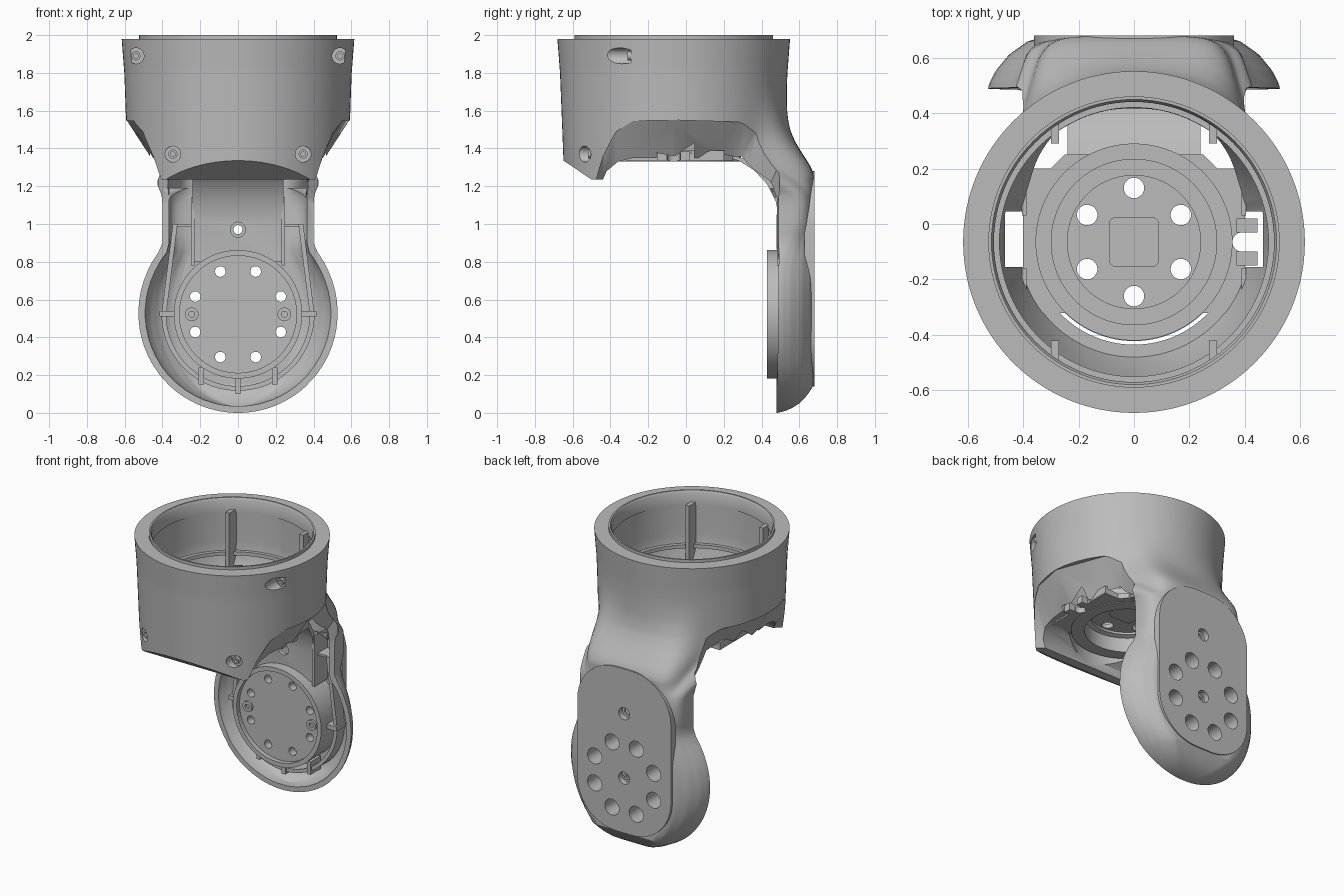
import bpy, bmesh, math
from math import sin, cos, pi, sqrt

if "Cube" in bpy.data.objects:
    bpy.data.objects.remove(bpy.data.objects["Cube"])

CY = -0.065          # ring axis
HUB = 0.522          # height of the lower hub axis
grey = bpy.data.materials.new("plain grey")
grey.diffuse_color = (0.5, 0.5, 0.5, 1)
grey.use_nodes = True
grey.node_tree.nodes["Principled BSDF"].inputs["Base Color"].default_value = grey.diffuse_color


def finish(name, bm):
    bmesh.ops.remove_doubles(bm, verts=bm.verts, dist=1e-5)
    bmesh.ops.recalc_face_normals(bm, faces=bm.faces)
    me = bpy.data.meshes.new(name)
    bm.to_mesh(me)
    bm.free()
    me.materials.append(grey)
    ob = bpy.data.objects.new(name, me)
    bpy.context.collection.objects.link(ob)
    return ob


def loft(name, rings, bm=None, closed=False):
    own = bm is None
    bm = bm or bmesh.new()
    vs = [[bm.verts.new(p) for p in r] for r in rings]
    n = len(vs[0])
    pairs = list(zip(vs, vs[1:])) + ([(vs[-1], vs[0])] if closed else [])
    for a, b in pairs:
        for i in range(n):
            bm.faces.new((a[i], a[(i + 1) % n], b[(i + 1) % n], b[i]))
    if not closed:
        bm.faces.new(vs[0])
        bm.faces.new(vs[-1])
    return finish(name, bm) if own else None


def place(u, v, h, axis):
    return {'x': (h, u, v), 'y': (u, h, v), 'z': (u, v, h)}[axis]


def prism(name, outline, axis, h0, h1):
    return loft(name, [[place(u, v, h, axis) for u, v in outline] for h in (h0, h1)])


def arc(u, v, r, a0, a1, n=24):
    return [(u + r * cos(a0 + (a1 - a0) * i / n), v + r * sin(a0 + (a1 - a0) * i / n)) for i in range(n + 1)]


def rounded(u0, u1, v0, v1, r):
    c = [(u1 - r, v1 - r), (u0 + r, v1 - r), (u0 + r, v0 + r), (u1 - r, v0 + r)]
    return [p for i, (u, v) in enumerate(c) for p in arc(u, v, r, i * pi / 2, (i + 1) * pi / 2, 12)]


def box(name, x0, x1, y0, y1, z0, z1):
    return prism(name, [(x0, y0), (x1, y0), (x1, y1), (x0, y1)], 'z', z0, z1)


def lathe(name, profile, u, v, axis, n=96):
    """Ring with a closed (radius, height) profile around an axis."""
    rings = [[place(u + r * cos(2 * pi * i / n), v + r * sin(2 * pi * i / n), h, axis)
              for r, h in profile] for i in range(n)]
    return loft(name, rings, closed=True)


def rods(name, items, axis, n=24):
    """Several separate cylinders in one mesh: (u, v, radius, h0, h1)."""
    bm = bmesh.new()
    for u, v, r, h0, h1 in items:
        circle = arc(u, v, r, 0, 2 * pi, n)[:-1]
        loft("", [[place(a, b, h, axis) for a, b in circle] for h in (h0, h1)], bm)
    return finish(name, bm)


def cut(targets, tool):
    for ob in targets:
        m = ob.modifiers.new("cut", 'BOOLEAN')
        m.operation, m.solver, m.object = 'DIFFERENCE', 'EXACT', tool
        me = bpy.data.meshes.new_from_object(ob.evaluated_get(bpy.context.evaluated_depsgraph_get()))
        ob.modifiers.clear()
        ob.data = me
    bpy.data.objects.remove(tool)


def interp(table, x):
    for (a, p), (b, q) in zip(table, table[1:]):
        if x <= b:
            return p + (q - p) * max(0, x - a) / (b - a)
    return table[-1][1]


def step(a, b, x):
    t = min(1, max(0, (x - a) / (b - a)))
    return t * t * (3 - 2 * t)


# Main housing: round collar blending into a hanging back arm
BACK = [(0, .485), (.01, .525), (.025, .56), (.05, .6), (.09, .64), (.14, .672), (1.26, .676),
        (1.3, .66), (1.36, .625), (1.42, .595), (1.5, .56), (1.6, .535), (1.98, .53)]
RING = [(0, .58), (1.24, .58), (1.55, .592), (1.8, .602), (1.98, .616)]
# Bevelled cross-section of the dish, from rim to back
DISH_X = [(0, 1), (.15, .98), (.3, .94), (.45, .85), (.6, .72), (.7, .61), (1, 0)]
DISH_Y = [(0, 0), (.15, .17), (.3, .38), (.45, .68), (.6, .93), (.7, 1), (1, 1)]


def section(z, ring_r, inset, front_r=None, n=128):
    back = interp(BACK, z) - inset * 1.2
    w = sqrt(max((.53 - inset) ** 2 - (z - .53) ** 2, 0))
    if z > .53:
        w = max(w, .40 - inset)
    blend, swell = step(1.12, 1.45, z), 1 - step(1.3, 1.75, z)
    neck = step(.75, 1.05, z)
    pts = []
    for i in range(n):
        c, s = cos(2 * pi * i / n), sin(2 * pi * i / n)
        r, k = ring_r, (1 if z >= 1.2 else 0)
        low = (w * c, .48 + .05 * s)
        if s >= 0:
            k, t = blend, min(i, n // 2 - i) * 4 / n
            dx = interp(DISH_X, t) * (1 - neck) + abs(c) ** .42 * neck
            dy = interp(DISH_Y, t) * (1 - neck) + s ** .42 * neck
            low = (math.copysign(w * dx, c), .48 + (back - .48) * dy)
            arm = ((abs(c) / (.405 - inset)) ** 5 + (s / (back - CY)) ** 5) ** -.2
            d = arm - r
            r += swell * (d + sqrt(d * d + .002)) / 2
        elif front_r:
            r = front_r
        pts.append((low[0] + (r * c - low[0]) * k, low[1] + (CY + r * s - low[1]) * k, z))
    return pts


levels = [.0005, .004, .01, .02, .03, .05, .08, .11, .14] + [.2 + .05 * i for i in range(20)]
levels += [1.17, 1.19, 1.2] + [1.22 + .02 * i for i in range(30)] + [1.85, 1.92, 1.98]
housing = loft("housing", [section(z, interp(RING, z), 0) for z in levels])

# Hollow the arm and the collar
inner = [.036, .04, .05, .07, .09, .12, .16] + [z for z in levels if .19 < z < 1.56]
cut([housing], loft("arm_cavity", [section(z, .40, .035, .37) for z in inner]))
cone = [(1.367, .415), (1.6, .508), (1.7, .512), (2.1, .512)]
cut([housing], loft("collar_cavity", [[(x, y, z) for x, y in arc(0, CY, r, 0, 2 * pi, 96)[:-1]] for z, r in cone]))

# Side tunnel whose flared mouths follow the collar, and everything in front of the arm
small = [(-1, -.2), (.48, -.2), (.48, 1.12), (.44, 1.2), (.36, 1.27), (.27, 1.32), (.15, 1.35), (-.06, 1.35),
         (-.28, 1.35), (-.36, 1.33), (-.42, 1.28), (-.44, 1.235), (-.5, 1.235), (-.64, 1.33), (-1, 1.56)]
large = [(-1, -.2), (.48, -.2), (.495, 1.14), (.495, 1.32), (.45, 1.42), (.38, 1.50), (.28, 1.54), (-.06, 1.55),
         (-.28, 1.545), (-.37, 1.49), (-.44, 1.37), (-.49, 1.236), (-.5, 1.235), (-.64, 1.33), (-1, 1.56)]
mouth = [max(.42, sqrt(max(0, .59 ** 2 - (y - CY) ** 2))) for y, z in large]
flare = [.13 - .07 * step(.2, .45, abs(y)) for y, z in large]
outer_r = [[(s * .9, y, z) for y, z in large] for s in (-1, 1)]
mouth_r = [[(s * m, y, z) for (y, z), m in zip(large, mouth)] for s in (-1, 1)]
inner_r = [[(s * (m - f), y, z) for (y, z), m, f in zip(small, mouth, flare)] for s in (-1, 1)]
cut([housing], loft("tunnel", [outer_r[0], mouth_r[0], inner_r[0], inner_r[1], mouth_r[1], outer_r[1]]))
cut([housing], box("side_windows", -.465, .465, -.155, .045, 1.25, 1.52))

# Collar screw holes with screw heads
screws = [(sx * x, z, y) for sx in (-1, 1) for x, z, y in ((.54, 1.89, -.29), (.345, 1.37, -.5))]
cut([housing], rods("screw_holes", [(x, z, .042, -.9, y) for x, z, y in screws], 'y'))
for x, z, y in screws:
    lathe("collar_screw", [(.012, y - .02), (.024, y - .02), (.024, y + .01), (.012, y + .01)], x, z, 'y', 24)

# Collar lip, inner ledge and vertical ribs
lathe("collar_lip", [(.505, 1.9), (.525, 1.9), (.525, 2.0), (.514, 2.0), (.505, 1.985)], 0, CY, 'z')
lathe("inner_ledge", [(.485, 1.61), (.52, 1.61), (.52, 1.635), (.485, 1.635)], 0, CY, 'z')
for sx in (-1, 1):
    for y0, y1 in ((.29, .375), (-.505, -.42)):
        box("collar_rib", sx * .285 - .014, sx * .285 + .014, y0, y1, 1.45, 1.92)

# Back pad and hub disc on the arm
pad = prism("back_pad", rounded(-.36, .36, .14, 1.28, .3), 'y', .628, .68)
hub = prism("hub_disc", arc(0, HUB, .335, 0, 2 * pi, 96)[:-1], 'y', .465, .635)
lathe("hub_rim", [(.31, .428), (.34, .428), (.34, .635), (.32, .635), (.32, .47), (.31, .46)], 0, HUB, 'y')
bolts = [(.245 * cos(pi / 8 + i * pi / 4), HUB + .245 * sin(pi / 8 + i * pi / 4)) for i in range(8)]
cut([housing, pad, hub], rods("bolt_holes", [(x, z, .028, .3, .8) for x, z in bolts] + [(0, .97, .024, .3, .8)], 'y'))
pockets = [(x, z, .055, .52, .8) for x, z in bolts] + [(0, z, .042, .64, .8) for z in (HUB, .97)]
cut([housing, pad, hub], rods("back_pockets", pockets, 'y'))
lathe("back_screw", [(.01, .65), (.024, .65), (.024, .63), (.01, .63)], 0, HUB, 'y', 24)
for x in (-.245, .245):
    lathe("hub_screw", [(.016, .45), (.036, .45), (.036, .48), (.016, .48)], x, HUB, 'y', 24)

# U-shaped rib inside the arm dish, with small tabs
u_rib = [(.345, 1.0)] + arc(0, HUB, .405, 0, -pi, 40) + [(-.345, 1.0), (-.32, 1.0)]
u_rib += arc(0, HUB, .38, -pi, 0, 40) + [(.32, 1.0)]
prism("u_rib", u_rib, 'y', .51, .615)
for sx in (-1, 1):
    box("side_tab", sx * .375 - .04, sx * .375 + .04, .49, .61, .51, .54)
    box("lower_tab", sx * .195 - .014, sx * .195 + .014, .5, .61, .15, .24)
    box("top_tab", sx * .29 - .055, sx * .29 + .055, .52, .62, .985, 1.0)
    box("strap_rib", sx * .24 - .01, sx * .24 + .01, .485, .63, .78, 1.14)
box("lower_tab", -.014, .014, .5, .6, .1, .19)

# Curved strap from the motor plate down to the hub
path = [(.2, 1.355), (.28, 1.335), (.36, 1.285), (.43, 1.21), (.475, 1.12), (.495, 1.02), (.5, .8)]
strap = prism("curved_strap", path + [(y + .025, z + .012) for y, z in reversed(path)], 'x', -.24, .24)
cut([strap], rods("strap_hole", [(0, .97, .04, .3, .8)], 'y'))

# Motor plate with a raised stepped cup, open from below
outline = [(.4, -.32), (.4, .2), (.3, .2), (.25, .25), (-.25, .25), (-.3, .2), (-.4, .2), (-.4, -.32), (-.25, -.32)]
outline += arc(0, CY, .357, pi + .8, 2 * pi - .8, 32) + [(.25, -.32)]
plate = prism("motor_plate", outline, 'z', 1.335, 1.372)
cut([plate], rods("plate_holes", [(0, CY, .28, 1.2, 1.6), (.39, CY, .035, 1.2, 1.6)], 'z', 96))
lathe("motor_cup", [(.27, 1.33), (.355, 1.33), (.355, 1.39), (.3, 1.39), (.3, 1.47), (.24, 1.47),
                    (.24, 1.44), (.27, 1.43)], 0, CY, 'z')
lid = prism("cup_lid", arc(0, CY, .242, 0, 2 * pi, 96)[:-1], 'z', 1.455, 1.485)
holes = [(.195 * cos(pi / 6 + i * pi / 3), CY + .195 * sin(pi / 6 + i * pi / 3), .037, 1.2, 1.6) for i in range(6)]
cut([lid], rods("lid_holes", holes, 'z'))
prism("centre_block", rounded(-.09, .09, CY - .09, CY + .09, .025), 'z', 1.45, 1.51)
for y in (-.125, -.005):
    box("plate_tab", .37, .445, y - .025, y + .025, 1.335, 1.385)
for x in (-.395, .395):
    box("plate_edge", x - .008, x + .008, -.32, -.16, 1.34, 1.39)
    box("plate_edge", x - .008, x + .008, .03, .2, 1.34, 1.39)

# Smooth shading with sharp edges kept
for ob in bpy.context.scene.objects:
    ob.select_set(True)
    bpy.context.view_layer.objects.active = ob
bpy.ops.object.shade_smooth_by_angle(angle=math.radians(32))
